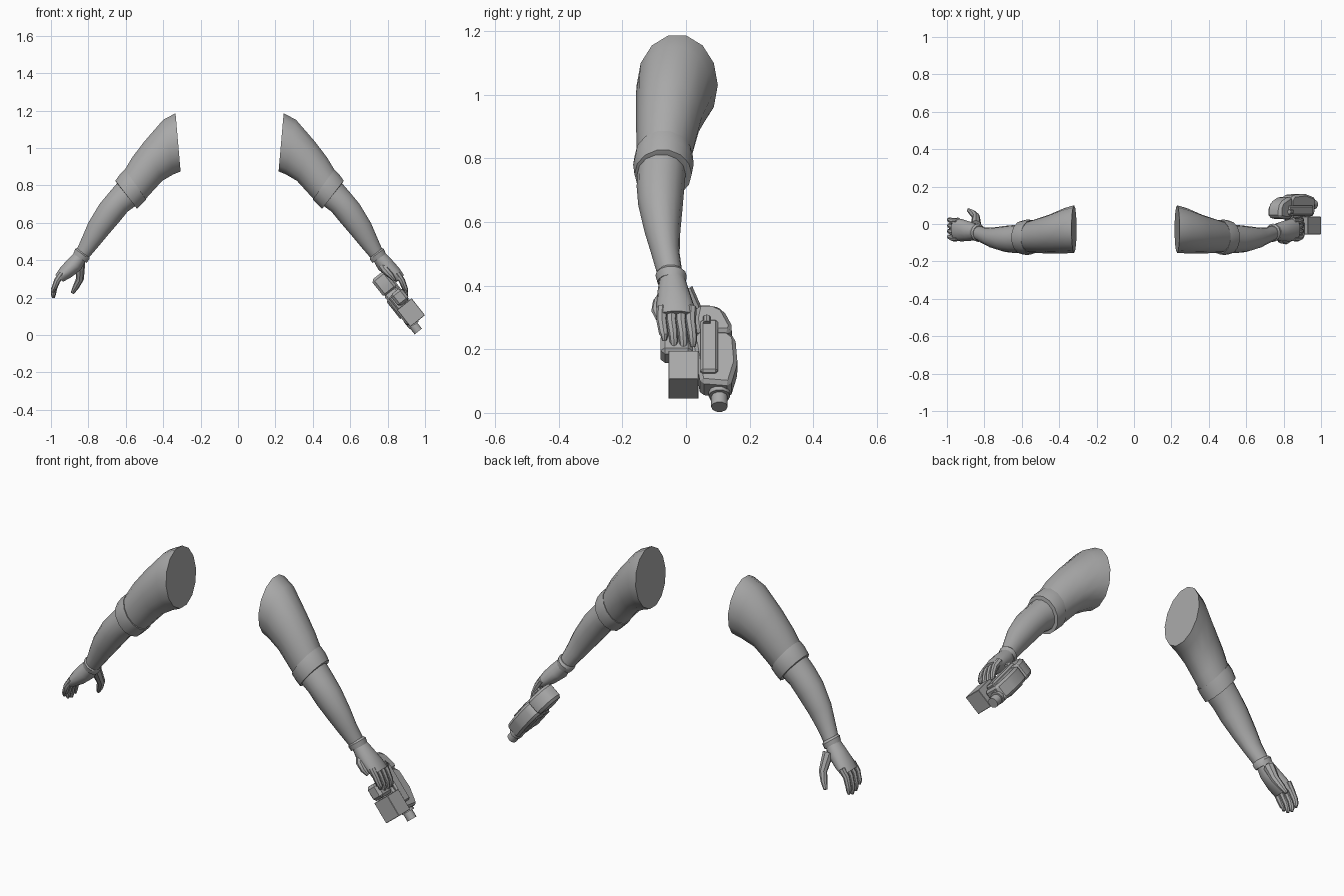
import bpy, bmesh, math
from mathutils import Vector

cube = bpy.data.objects.get("Cube")
if cube:
    bpy.data.objects.remove(cube)

grey = bpy.data.materials.new("plain_grey")
grey.use_nodes = True
grey.diffuse_color = (0.4, 0.4, 0.4, 1)
grey.node_tree.nodes["Principled BSDF"].inputs["Base Color"].default_value = (0.4, 0.4, 0.4, 1)

AXIS = -0.045   # mirror plane shared by both arms


def finish(name, bm, angle=40):
    bmesh.ops.recalc_face_normals(bm, faces=bm.faces)
    mesh = bpy.data.meshes.new(name)
    bm.to_mesh(mesh)
    bm.free()
    mesh.materials.append(grey)
    for p in mesh.polygons:
        p.use_smooth = True
    mesh.set_sharp_from_angle(angle=math.radians(angle))
    obj = bpy.data.objects.new(name, mesh)
    bpy.context.collection.objects.link(obj)
    return obj


def skin(name, rings):
    """Join rings of points into a closed skin."""
    bm = bmesh.new()
    loops = [[bm.verts.new(p) for p in ring] for ring in rings]
    n = len(loops[0])
    for a, b in zip(loops, loops[1:]):
        for i in range(n):
            j = (i + 1) % n
            bm.faces.new((a[i], a[j], b[j], b[i]))
    bm.faces.new(loops[0])
    bm.faces.new(loops[-1][::-1])
    return finish(name, bm)


def limb(name, side, sections, sides=14):
    """Oval sections: outer x, z, inner x, z, front y, back y."""
    rings = []
    for ox, oz, ix, iz, y0, y1 in sections:
        ring = []
        for k in range(sides):
            t = math.tau * (k + 0.5) / sides
            c, s = math.cos(t) / 2, math.sin(t) / 2
            x = (ox + ix) / 2 + (ox - ix) * c * 1.03
            z = (oz + iz) / 2 + (oz - iz) * c * 1.03
            ring.append((AXIS + side * x, (y0 + y1) / 2 + (y1 - y0) * s, z))
        rings.append(ring)
    return skin(name, rings)


def digit(name, side, points, radii, sides=8):
    """Tapered tube along a bent path."""
    pts = [Vector((AXIS + side * x, y, z)) for x, y, z in points]
    rings = []
    for i, p in enumerate(pts):
        d = (pts[min(i + 1, len(pts) - 1)] - pts[max(i - 1, 0)]).normalized()
        a = d.cross(Vector((0, 1, 0))).normalized()
        b = d.cross(a)
        rings.append([p + radii[i] * (a * math.cos(math.tau * k / sides)
                                      + b * math.sin(math.tau * k / sides))
                      for k in range(sides)])
    return skin(name, rings)


UPPER = [(.289, 1.185, .262, .875, -.155, .10), (.355, 1.15, .30, .86, -.157, .085),
         (.455, 1.035, .36, .825, -.157, .05), (.52, .95, .415, .765, -.156, .03),
         (.565, .875, .46, .715, -.155, .015)]
BAND = [(.555, .875, .455, .735, -.15, .01), (.56, .885, .445, .725, -.162, .022),
        (.585, .86, .47, .70, -.166, .024), (.61, .825, .495, .675, -.162, .018),
        (.605, .815, .505, .69, -.15, .0)]
FOREARM = [(.585, .83, .49, .70, -.153, .0), (.645, .76, .545, .66, -.155, -.005),
           (.695, .70, .59, .605, -.15, -.01), (.755, .60, .65, .535, -.13, -.018),
           (.785, .53, .70, .475, -.11, -.02), (.82, .45, .76, .405, -.088, -.01)]
CUFF = [(.815, .465, .75, .42, -.088, -.008), (.825, .46, .75, .405, -.096, .002),
        (.835, .435, .765, .385, -.09, .0)]
PALM = [(.82, .45, .765, .405, -.083, -.005), (.865, .405, .795, .35, -.09, .012),
        (.905, .36, .845, .31, -.093, .026), (.932, .32, .89, .285, -.09, .03)]
THUMBS = {-1: [(.80, -.005, .385), (.80, .04, .30), (.82, .06, .26), (.84, .075, .225)],
          1: [(.815, -.05, .38), (.835, -.085, .345), (.86, -.092, .32), (.88, -.085, .295)]}

for side, word in ((-1, "right"), (1, "left")):
    limb(word + "_upper_arm", side, UPPER)
    limb(word + "_elbow_band", side, BAND)
    limb(word + "_forearm", side, FOREARM)
    limb(word + "_glove_cuff", side, CUFF)
    limb(word + "_palm", side, PALM)
    digit(word + "_thumb", side, THUMBS[side], (.028, .021, .017, .01))
    # Four fingers fan out across the palm and curl down
    for i, label in enumerate(("little", "ring", "middle", "index")):
        y = -.074 + .03 * i
        drop = (.03, .008, .0, .01)[i]
        digit(f"{word}_{label}_finger", side,
              [(.895, y, .33), (.922, y - .002, .29), (.937, y + .004, .25),
               (.942, y + .006, .215 + drop), (.942, y + .006, .197 + drop)],
              (.018, .017, .015, .013, .007))


# Hand-held device, laid out in its own frame: u along the barrel, w outward
def place(u, v, w):
    return Vector((.765 + .62 * u + .785 * w, v, .295 - .785 * u + .62 * w))


def slab(name, outline, w0, w1, bevel=.01):
    bm = bmesh.new()
    low = [bm.verts.new(place(u, v, w0)) for u, v in outline]
    top = [bm.verts.new(place(u, v, w1)) for u, v in outline]
    n = len(low)
    for i in range(n):
        j = (i + 1) % n
        bm.faces.new((low[i], low[j], top[j], top[i]))
    bm.faces.new(low)
    bm.faces.new(top[::-1])
    if bevel:
        bmesh.ops.recalc_face_normals(bm, faces=bm.faces)
        bmesh.ops.bevel(bm, geom=bm.edges[:], offset=bevel, segments=1, affect='EDGES')
    return finish(name, bm, 25)


def block(name, u0, u1, v0, v1, w0, w1, bevel=.01):
    return slab(name, [(u0, v0), (u1, v0), (u1, v1), (u0, v1)], w0, w1, bevel)


def rod(name, u0, u1, v, w, r, sides=10):
    return skin(name, [[place(u, v + r * math.cos(math.tau * k / sides),
                              w + r * math.sin(math.tau * k / sides))
                        for k in range(sides)] for u in (u0, u1)])


slab("device_rear_housing", [(-.03, .035), (-.03, .085), (-.01, .118), (.06, .148),
                             (.085, .14), (.085, .03), (.03, .025)], -.045, .045, .014)
slab("device_body", [(.075, .035), (.075, .13), (.10, .155), (.20, .162),
                     (.29, .14), (.28, .045), (.10, .02)], -.042, .04, .012)
block("device_side_ridge", .04, .25, .045, .10, .03, .054, .008)
block("device_inner_plate", .11, .23, .07, .13, -.05, -.035, .005)
block("device_front_box", .179, .294, -.055, .04, -.033, .067, .002)
block("device_grip_block", .095, .175, -.08, .02, -.015, .058, .014)
block("device_link", .10, .22, -.03, .05, -.03, .03, .008)
rod("device_barrel", .26, .34, .105, -.015, .026)
rod("device_barrel_collar", .25, .30, .105, -.012, .034)
rod("device_side_pin", .035, .06, .065, .055, .012, 8)
